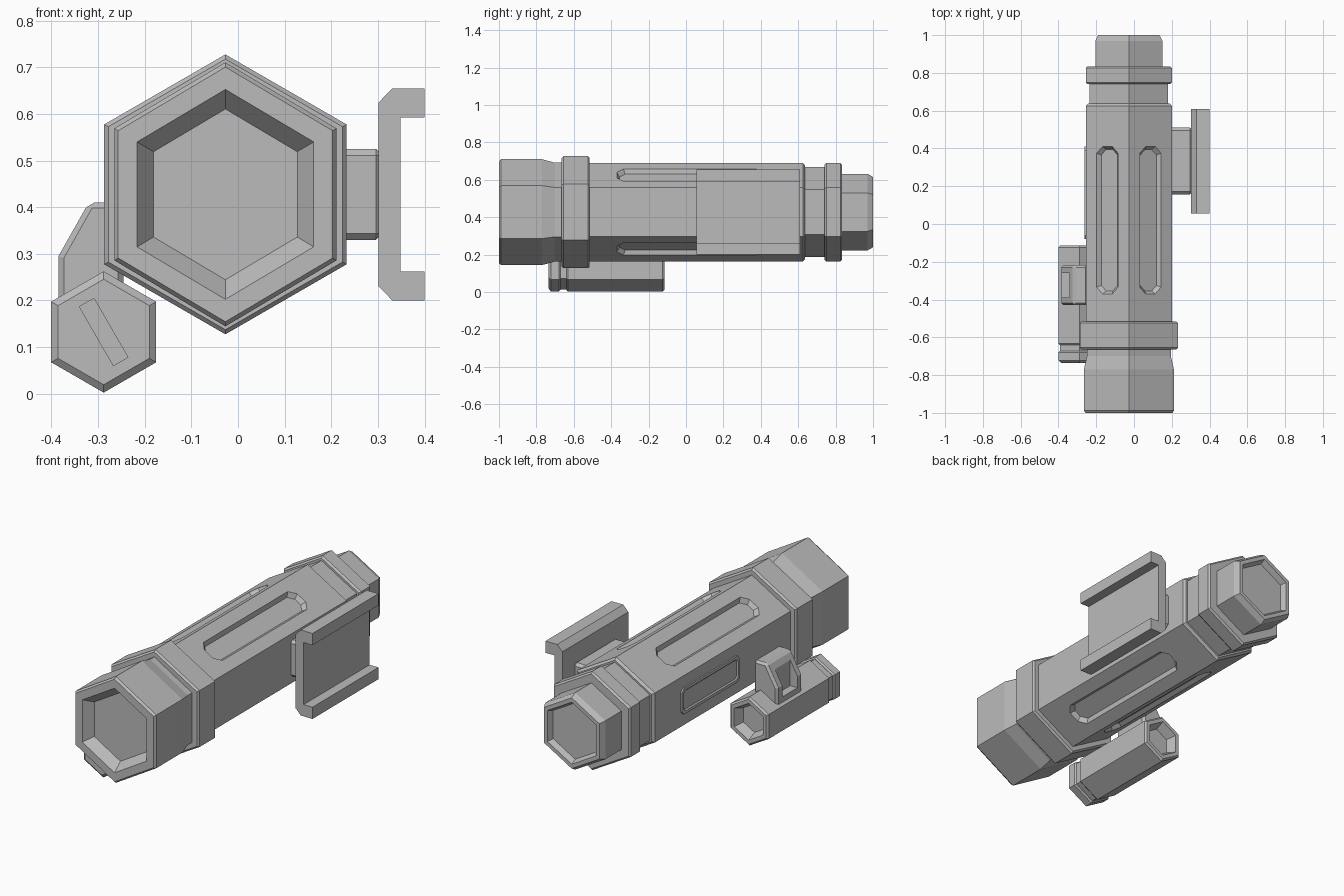
import bpy, bmesh
from math import cos, sin, pi, radians
from mathutils import Vector, Matrix

if "Cube" in bpy.data.objects:
    bpy.data.objects.remove(bpy.data.objects["Cube"])

grey = bpy.data.materials.new("plain grey")
grey.use_nodes = True
COLOUR = (0.5, 0.5, 0.5, 1)
grey.diffuse_color = COLOUR
grey.node_tree.nodes["Principled BSDF"].inputs["Base Color"].default_value = COLOUR

BODY = (-0.027, 0.4275)
LIGHT = (-0.288, 0.1325)
BODY_FLAT = 0.2277      # distance from the body axis to a flat side


def skin(name, rings):
    """Closed solid through equal-sized rings of points."""
    bm = bmesh.new()
    loops = [[bm.verts.new(p) for p in ring] for ring in rings]
    n = len(loops[0])
    for a, b in zip(loops, loops[1:]):
        for i in range(n):
            j = (i + 1) % n
            bm.faces.new((a[i], a[j], b[j], b[i]))
    bm.faces.new(loops[0])
    bm.faces.new(loops[-1])
    bmesh.ops.recalc_face_normals(bm, faces=bm.faces)
    mesh = bpy.data.meshes.new(name)
    bm.to_mesh(mesh)
    bm.free()
    mesh.materials.append(grey)
    ob = bpy.data.objects.new(name, mesh)
    bpy.context.collection.objects.link(ob)
    return ob


def hex_part(name, centre, stations, squeeze=1.0):
    """Six-sided turned part along y from (y, radius) stations."""
    cx, cz = centre
    angles = [pi / 2 + k * pi / 3 for k in range(6)]
    return skin(name, [[(cx + r * squeeze * cos(a), y, cz + r * sin(a))
                        for a in angles] for y, r in stations])


def pad(name, degrees, y_mid, rings):
    """Clipped-corner pad on a flat side; rings are (height, half length, half width, clip)."""
    a = radians(degrees)
    out, side = Vector((cos(a), 0, sin(a))), Vector((-sin(a), 0, cos(a)))
    base = Vector((BODY[0], y_mid, BODY[1]))
    loops = []
    for h, l, w, c in rings:
        quarter = [(l, w - c), (l - c, w)]
        flat = quarter + [(-u, v) for u, v in reversed(quarter)]
        flat += [(-u, -v) for u, v in flat]
        loops.append([base + out * (BODY_FLAT + h) + Vector((0, u, 0)) + side * v
                      for u, v in flat])
    return skin(name, loops)


def extrude(name, outline, y0, y1):
    """Extrude an x-z outline along y."""
    return skin(name, [[(x, y, z) for x, z in outline] for y in (y0, y1)])


def rect(x0, x1, z0, z1):
    return [(x0, z0), (x1, z0), (x1, z1), (x0, z1)]


def apply(ob, mod):
    bpy.context.view_layer.objects.active = ob
    bpy.ops.object.modifier_apply(modifier=mod.name)


def cut(ob, cutter):
    mod = ob.modifiers.new("cut", 'BOOLEAN')
    mod.operation, mod.solver, mod.object = 'DIFFERENCE', 'EXACT', cutter
    apply(ob, mod)
    bpy.data.objects.remove(cutter)


def bevel(ob, width):
    mod = ob.modifiers.new("bevel", 'BEVEL')
    mod.width, mod.segments, mod.limit_method = width, 1, 'ANGLE'
    apply(ob, mod)


# Main body sections, front to back
hex_part("head", BODY, [(-0.95, 0.183), (-1, 0.225), (-1, 0.273), (-0.988, 0.283),
                        (-0.77, 0.283), (-0.7, 0.264), (-0.65, 0.264)], 0.972)
hex_part("collar", BODY, [(-0.665, 0.29), (-0.655, 0.3), (-0.525, 0.3), (-0.515, 0.29)])
barrel = hex_part("barrel", BODY, [(-0.66, 0.263), (0.625, 0.263), (0.637, 0.25)])
hex_part("neck", BODY, [(0.62, 0.24), (0.76, 0.24)])
hex_part("rear_ring", BODY, [(0.74, 0.253), (0.75, 0.263), (0.825, 0.263), (0.835, 0.253)])
hex_part("tail_cap", BODY, [(0.82, 0.205), (0.97, 0.205), (1, 0.188), (1, 0.165), (0.97, 0.15)])

# Grip slots in the four slanted sides
for angle in (60, 120, 240, 300):
    cut(barrel, pad("slot_cutter", angle, 0.02, [(-0.022, 0.375, 0.05, 0.03),
                                                  (0.01, 0.397, 0.072, 0.038)]))

# Framed panel on the right side
pad("side_panel", 180, 0.165, [(-0.01, 0.245, 0.07, 0.02), (0.008, 0.245, 0.07, 0.02),
                               (0.008, 0.23, 0.055, 0.015), (0.002, 0.224, 0.049, 0.013)])

# Mounting block and rail clip on the left side
block = extrude("clip_block", rect(0.18, 0.31, 0.33, 0.525), 0.157, 0.51)
bevel(block, 0.014)
half = [(0.348, 0.165), (0.4, 0.165), (0.4, 0.2275), (0.331, 0.2275), (0.301, 0.1965)]
outline = [(x, BODY[1] + z) for x, z in half]
outline += [(x, BODY[1] - z) for x, z in reversed(half)]
extrude("rail_clip", outline, 0.055, 0.61)

# Small side light: cap, neck and tube with a recessed rear end
cap = hex_part("light_cap", LIGHT, [(-0.735, 0.113), (-0.722, 0.13), (-0.68, 0.13), (-0.672, 0.122)])
hex_part("light_neck", LIGHT, [(-0.68, 0.12), (-0.63, 0.12)])
hex_part("light_tube", LIGHT, [(-0.64, 0.122), (-0.632, 0.13), (-0.125, 0.13), (-0.115, 0.12),
                               (-0.115, 0.098), (-0.165, 0.076)])

# Turning slot in the cap face
slot = extrude("cap_slot_cutter", rect(-0.073, 0.073, -0.018, 0.018), -0.76, -0.725)
slot.data.transform(Matrix.Translation((LIGHT[0], 0, LIGHT[1])) @ Matrix.Rotation(radians(60), 4, 'Y'))
cut(cap, slot)

# Bracket joining the light to the body, with a window in its outer side
bracket = extrude("light_bracket", [(-0.385, 0.17), (-0.385, 0.295), (-0.32, 0.41),
                                    (-0.245, 0.41), (-0.245, 0.17)], -0.43, -0.217)
bevel(bracket, 0.012)
cut(bracket, extrude("window_cutter", rect(-0.45, -0.342, 0.235, 0.45), -0.388, -0.26))
